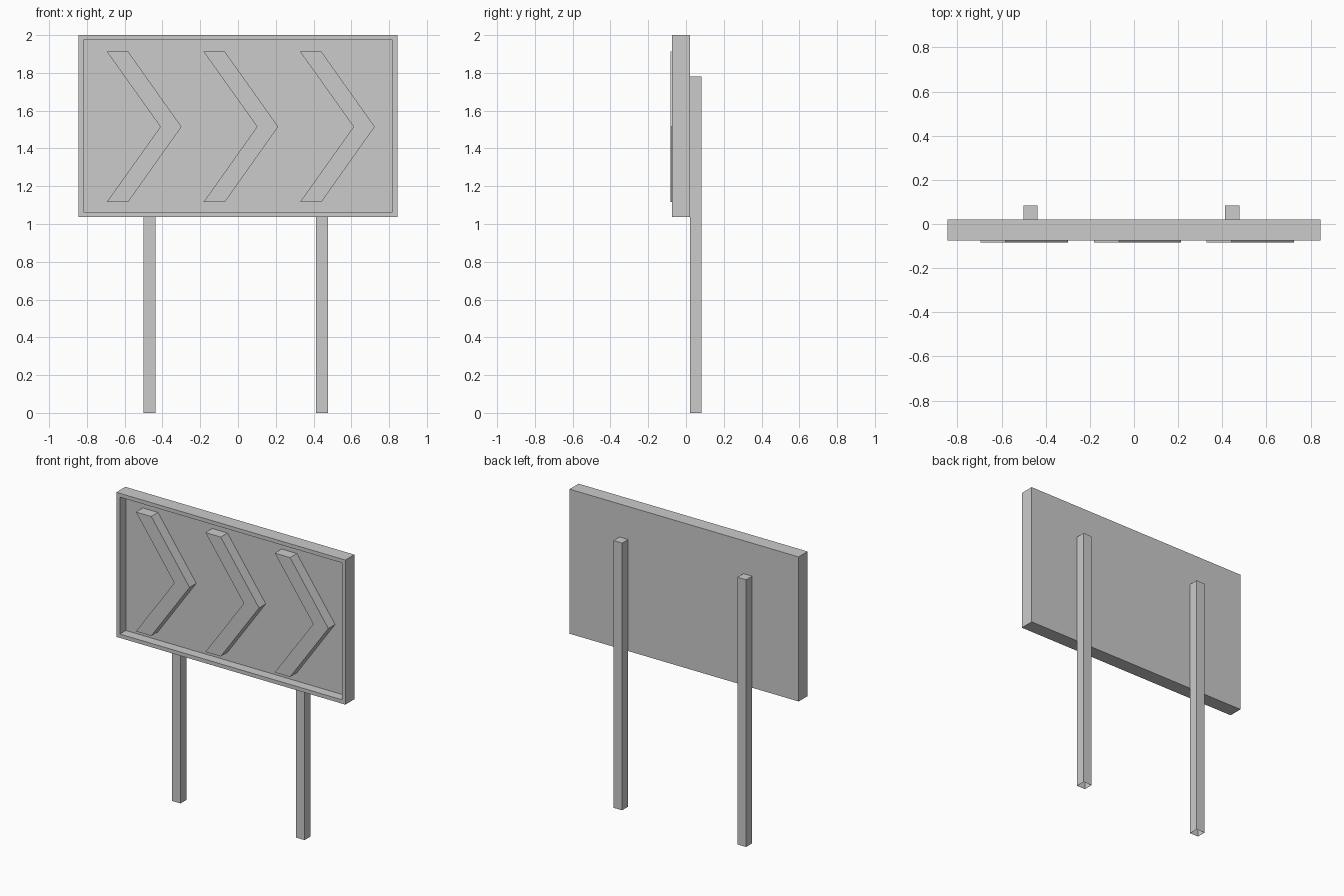
import bpy, bmesh
from mathutils import Vector

if "Cube" in bpy.data.objects:
    bpy.data.objects.remove(bpy.data.objects["Cube"])


def add_object(name, bm):
    bmesh.ops.recalc_face_normals(bm, faces=bm.faces)
    mesh = bpy.data.meshes.new(name)
    bm.to_mesh(mesh)
    bm.free()
    obj = bpy.data.objects.new(name, mesh)
    bpy.context.collection.objects.link(obj)
    return obj


def box(lo, hi):
    bm = bmesh.new()
    bmesh.ops.create_cube(bm, size=1)
    lo, hi = Vector(lo), Vector(hi)
    for v in bm.verts:
        v.co = (lo + hi) / 2 + v.co * (hi - lo)
    return bm


def face_towards(bm, direction):
    bm.normal_update()
    return max(bm.faces, key=lambda f: f.normal.dot(Vector(direction)))


FRONT, FLOOR, BACK = -0.075, -0.012, 0.02

# Sign board: a shallow tray with a thin raised rim
bm = box((-0.844, FRONT, 1.037), (0.844, BACK, 2.0))
panel = face_towards(bm, (0, -1, 0))
bmesh.ops.inset_region(bm, faces=[panel], thickness=0.036)
rim = list(panel.edges)
# Extrude the inset panel backwards to make the recess
new = bmesh.ops.extrude_discrete_faces(bm, faces=[panel])["faces"][0]
bmesh.ops.translate(bm, verts=new.verts, vec=(0, FLOOR - FRONT, 0))
add_object("sign_board", bm)

# Three raised chevrons pointing right, standing just proud of the rim
profile = [(0, 1.912), (0.113, 1.912), (0.395, 1.515),
           (0.113, 1.117), (0, 1.117), (0.283, 1.515)]
for i, x0 in enumerate((-0.694, -0.182, 0.329)):
    bm = bmesh.new()
    face = bm.faces.new([bm.verts.new((x0 + x, FLOOR, z)) for x, z in profile])
    ext = bmesh.ops.extrude_face_region(bm, geom=[face])["geom"]
    verts = [g for g in ext if isinstance(g, bmesh.types.BMVert)]
    bmesh.ops.translate(bm, verts=verts, vec=(0, -0.083 - FLOOR, 0))
    add_object(f"chevron_{i + 1}", bm)

# Two square tube posts behind the board, open at the foot
for name, x in (("left_post", -0.469), ("right_post", 0.445)):
    bm = box((x - 0.032, BACK, 0), (x + 0.032, 0.083, 1.78))
    bmesh.ops.delete(bm, geom=[face_towards(bm, (0, 0, -1))], context='FACES_ONLY')
    add_object(name, bm)
